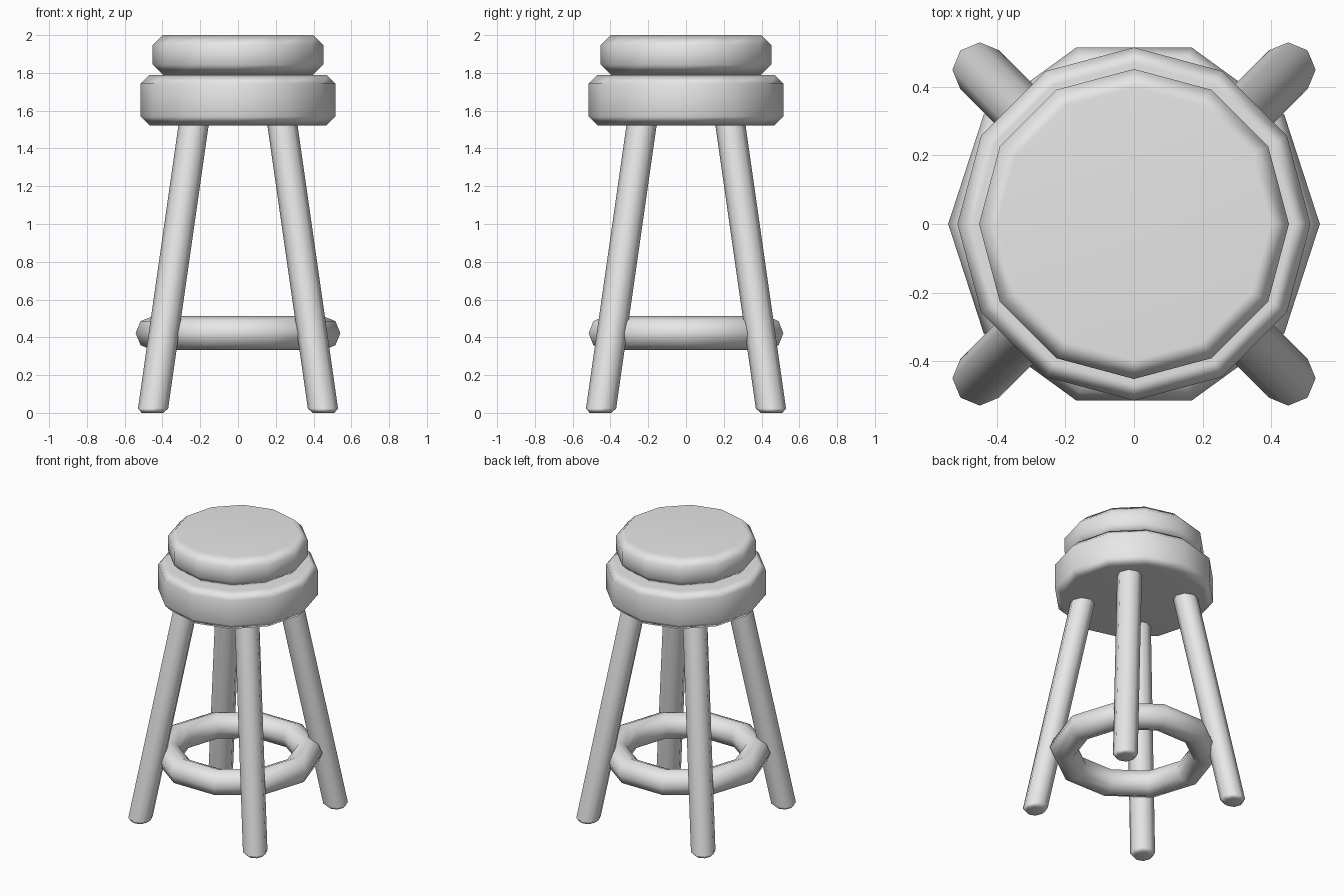
import bpy, bmesh, math

if "Cube" in bpy.data.objects:
    bpy.data.objects.remove(bpy.data.objects["Cube"])

grey = bpy.data.materials.new("plain grey")
grey.diffuse_color = (0.8, 0.8, 0.8, 1)
grey.use_nodes = True
grey.node_tree.nodes["Principled BSDF"].inputs["Base Color"].default_value = grey.diffuse_color


def finish(name, bm):
    """Turn a bmesh into a smooth-shaded object with crisp flat caps."""
    bmesh.ops.recalc_face_normals(bm, faces=bm.faces[:])
    me = bpy.data.meshes.new(name)
    bm.to_mesh(me)
    bm.free()
    me.materials.append(grey)
    ob = bpy.data.objects.new(name, me)
    bpy.context.collection.objects.link(ob)
    bpy.ops.object.select_all(action='DESELECT')
    ob.select_set(True)
    bpy.context.view_layer.objects.active = ob
    bpy.ops.object.shade_smooth_by_angle(angle=math.radians(60))
    ob.modifiers.new("weighted normals", 'WEIGHTED_NORMAL').keep_sharp = True
    return ob


def ring(bm, sides, cx, cy, z, r):
    return [bm.verts.new((cx + r * math.cos(2 * math.pi * i / sides),
                          cy + r * math.sin(2 * math.pi * i / sides), z))
            for i in range(sides)]


def bridge(bm, a, b):
    n = len(a)
    for i in range(n):
        bm.faces.new((a[i], a[(i + 1) % n], b[(i + 1) % n], b[i]))


def column(name, sides, z0, z1, r, bevel, centre=lambda z: (0, 0)):
    """Prism with chamfered ends whose centre may drift with height."""
    bm = bmesh.new()
    rings = [ring(bm, sides, *centre(z), z, rad) for z, rad in
             ((z0, r - bevel), (z0 + bevel, r), (z1 - bevel, r), (z1, r - bevel))]
    for a, b in zip(rings, rings[1:]):
        bridge(bm, a, b)
    bm.faces.new(rings[0])
    bm.faces.new(rings[-1])
    return finish(name, bm)


# Cushion and seat
column("cushion", 12, 1.79, 2.0, 0.452, 0.054)
column("seat", 12, 1.522, 1.79, 0.515, 0.047)

# Four splayed legs
for name, sx, sy in (("front_left_leg", -1, -1), ("front_right_leg", 1, -1),
                     ("back_left_leg", -1, 1), ("back_right_leg", 1, 1)):
    column(name, 8, 0.0, 1.6, 0.08, 0.023,
           lambda z, sx=sx, sy=sy: (sx * (0.453 - 0.143 * z),
                                    sy * (0.453 - 0.143 * z)))

# Ten-sided foot ring with an octagonal section
bm = bmesh.new()
loops = []
for k in range(8):
    t = 2 * math.pi * k / 8
    loops.append(ring(bm, 10, 0, 0, 0.422 + 0.09 * math.sin(t),
                      0.452 + 0.09 * math.cos(t)))
for k in range(8):
    bridge(bm, loops[k], loops[(k + 1) % 8])
finish("foot_ring", bm)
